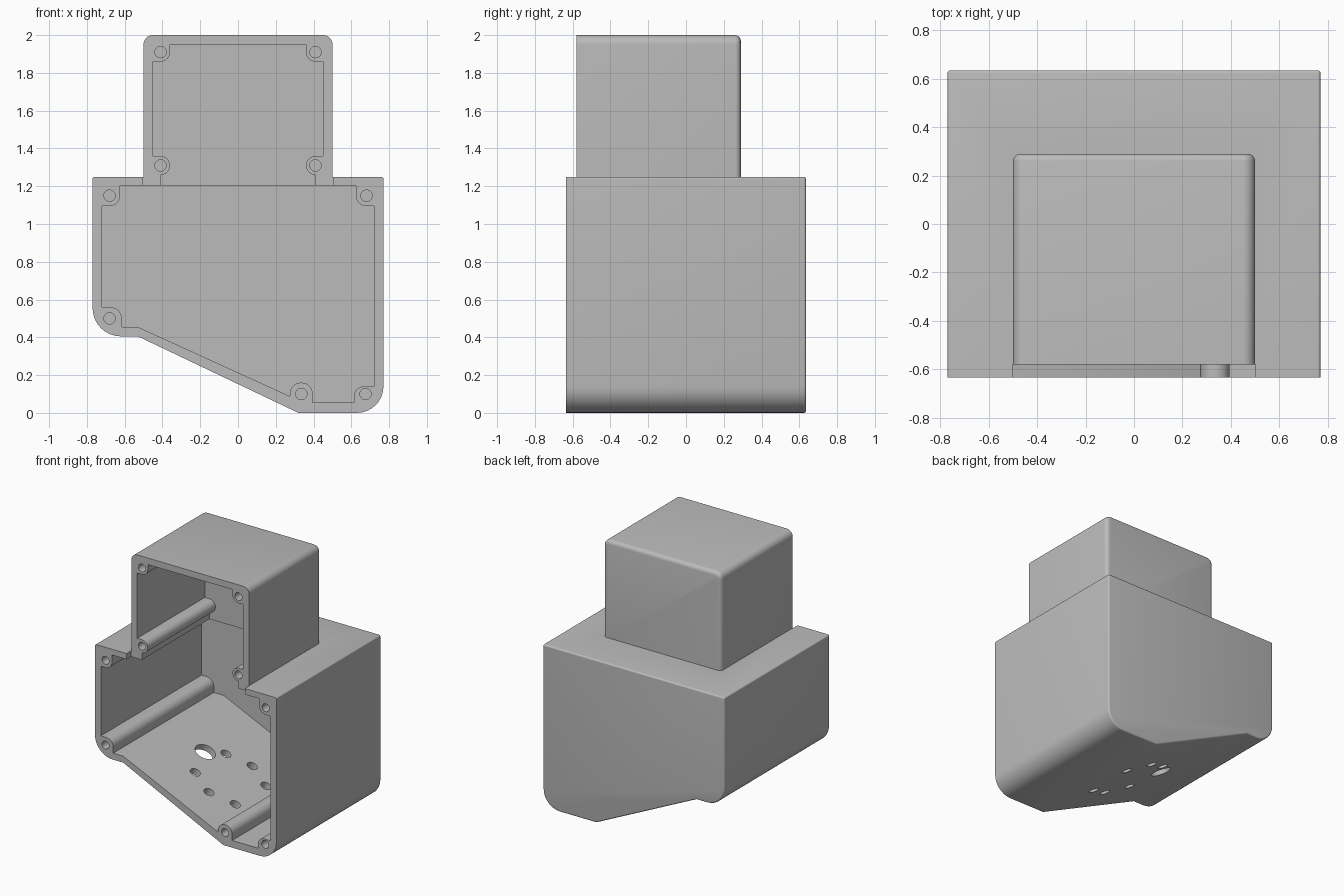
import bpy, bmesh, math
from mathutils import Vector

cube = bpy.data.objects.get("Cube")
if cube:
    bpy.data.objects.remove(cube, do_unlink=True)

grey = bpy.data.materials.new("plain grey")
grey.use_nodes = True
grey.diffuse_color = (0.5, 0.5, 0.5, 1)
grey.node_tree.nodes["Principled BSDF"].inputs["Base Color"].default_value = (0.5, 0.5, 0.5, 1)


def rounded(corners, steps=8):
    """Turn (x, z, optional radius) corners into an outline with arcs."""
    out = []
    for i, corner in enumerate(corners):
        p = Vector(corner[:2])
        if len(corner) == 2:
            out.append(p)
            continue
        r = corner[2]
        a = (Vector(corners[i - 1][:2]) - p).normalized()
        b = (Vector(corners[(i + 1) % len(corners)][:2]) - p).normalized()
        half = a.angle(b) / 2
        centre = p + (a + b).normalized() * r / math.sin(half)
        start = p + a * r / math.tan(half) - centre
        end = p + b * r / math.tan(half) - centre
        t0 = math.atan2(start.y, start.x)
        sweep = math.atan2(start.x * end.y - start.y * end.x, start.dot(end))
        for k in range(steps + 1):
            t = t0 + sweep * k / steps
            out.append(centre + r * Vector((math.cos(t), math.sin(t))))
    return out


def prism(name, corners, front, back, back_radius=0):
    """Extrude an outline along y, optionally rounding the back rim."""
    bm = bmesh.new()
    face = bm.faces.new([bm.verts.new((p.x, front, p.y)) for p in rounded(corners)])
    made = bmesh.ops.extrude_face_region(bm, geom=[face])["geom"]
    moved = [v for v in made if isinstance(v, bmesh.types.BMVert)]
    bmesh.ops.translate(bm, verts=moved, vec=(0, back - front, 0))
    bmesh.ops.remove_doubles(bm, verts=bm.verts, dist=0.0001)
    bmesh.ops.recalc_face_normals(bm, faces=bm.faces)
    if back_radius:
        rim = [e for e in bm.edges if all(abs(v.co.y - back) < 0.001 for v in e.verts)]
        bmesh.ops.bevel(bm, geom=rim, offset=back_radius, segments=4,
                        profile=0.5, affect='EDGES', clamp_overlap=True)
    mesh = bpy.data.meshes.new(name)
    bm.to_mesh(mesh)
    bm.free()
    obj = bpy.data.objects.new(name, mesh)
    bpy.context.collection.objects.link(obj)
    return obj


def combine(target, tool, operation):
    """Apply a boolean and discard the tool object."""
    tool.hide_render = True
    mod = target.modifiers.new("combine", 'BOOLEAN')
    mod.operation, mod.solver, mod.object = operation, 'EXACT', tool
    bpy.context.view_layer.objects.active = target
    bpy.ops.object.modifier_apply(modifier=mod.name)
    bpy.data.objects.remove(tool, do_unlink=True)


def drill(target, location, radius, depth, rotation):
    bpy.ops.mesh.primitive_cylinder_add(vertices=32, radius=radius, depth=depth,
                                        location=location, rotation=rotation)
    combine(target, bpy.context.object, 'DIFFERENCE')


# Outer shells
housing = prism("housing", [
    (-0.77, 1.25, 0.012), (-0.77, 0.405, 0.15), (-0.53, 0.405), (0.32, 0),
    (0.77, 0, 0.14), (0.77, 1.25, 0.012)], -0.635, 0.635, 0.015)
upper = prism("upper_shell", [
    (-0.5, 1.21), (0.5, 1.21), (0.5, 2, 0.05), (-0.5, 2, 0.05)], -0.585, 0.29, 0.03)
combine(housing, upper, 'UNION')

# Set back the upper front rim and notch the plate below it
notch = prism("notch", [(-0.502, 1.12), (0.502, 1.12), (0.502, 2.1), (-0.502, 2.1)], -0.8, -0.58)
combine(housing, notch, 'DIFFERENCE')

# Lower cavity, its outline leaving the full-depth screw bosses
lower_cavity = prism("lower_cavity", [
    (-0.72, 1.095), (-0.625, 1.095, 0.055), (-0.625, 1.205), (0.625, 1.205),
    (0.625, 1.095, 0.055), (0.72, 1.095), (0.72, 0.14), (0.615, 0.14, 0.05),
    (0.615, 0.055), (0.395, 0.055), (0.395, 0.16, 0.058), (0.275, 0.16, 0.058),
    (0.275, 0.088), (-0.53, 0.455), (-0.615, 0.455), (-0.615, 0.56, 0.06),
    (-0.72, 0.56)], -0.75, 0.585)
combine(housing, lower_cavity, 'DIFFERENCE')

# Upper cavity, mirrored from one half and open into the lower one
half = [(0.41, 1.15), (0.41, 1.26), (0.36, 1.26, 0.0499), (0.36, 1.36, 0.0499),
        (0.45, 1.36), (0.45, 1.86), (0.36, 1.86, 0.05), (0.36, 1.95)]
mirrored = [(-c[0],) + c[1:] for c in reversed(half)]
combine(housing, prism("upper_cavity", half + mirrored, -0.75, 0.24), 'DIFFERENCE')

# Blind screw holes in the bosses
screws = [(s * 0.41, z) for s in (-1, 1) for z in (1.31, 1.91)]
screws += [(-0.68, 1.15), (0.68, 1.15), (-0.68, 0.5), (0.335, 0.1), (0.675, 0.1)]
for x, z in screws:
    drill(housing, (x, -0.55, z), 0.03, 0.6, (math.pi / 2, 0, 0))

# Cable hole and ring of mounting holes through the sloped floor
floor_holes = [(-0.257, -0.03, 0.075)]
for angle in (45, 90, 135, 225, 270, 315):
    t = math.radians(angle)
    floor_holes.append((0.24 * math.cos(t), -0.09 + 0.262 * math.sin(t), 0.038))
for x, y, radius in floor_holes:
    drill(housing, (x, y, 0.213 - 0.456 * x), radius, 0.3, (0, math.atan(0.456), 0))

# Finish
housing.data.materials.clear()
housing.data.materials.append(grey)
for poly in housing.data.polygons:
    poly.material_index = 0
bpy.ops.object.select_all(action='DESELECT')
housing.select_set(True)
bpy.context.view_layer.objects.active = housing
bpy.ops.object.shade_smooth_by_angle(angle=math.radians(30))
